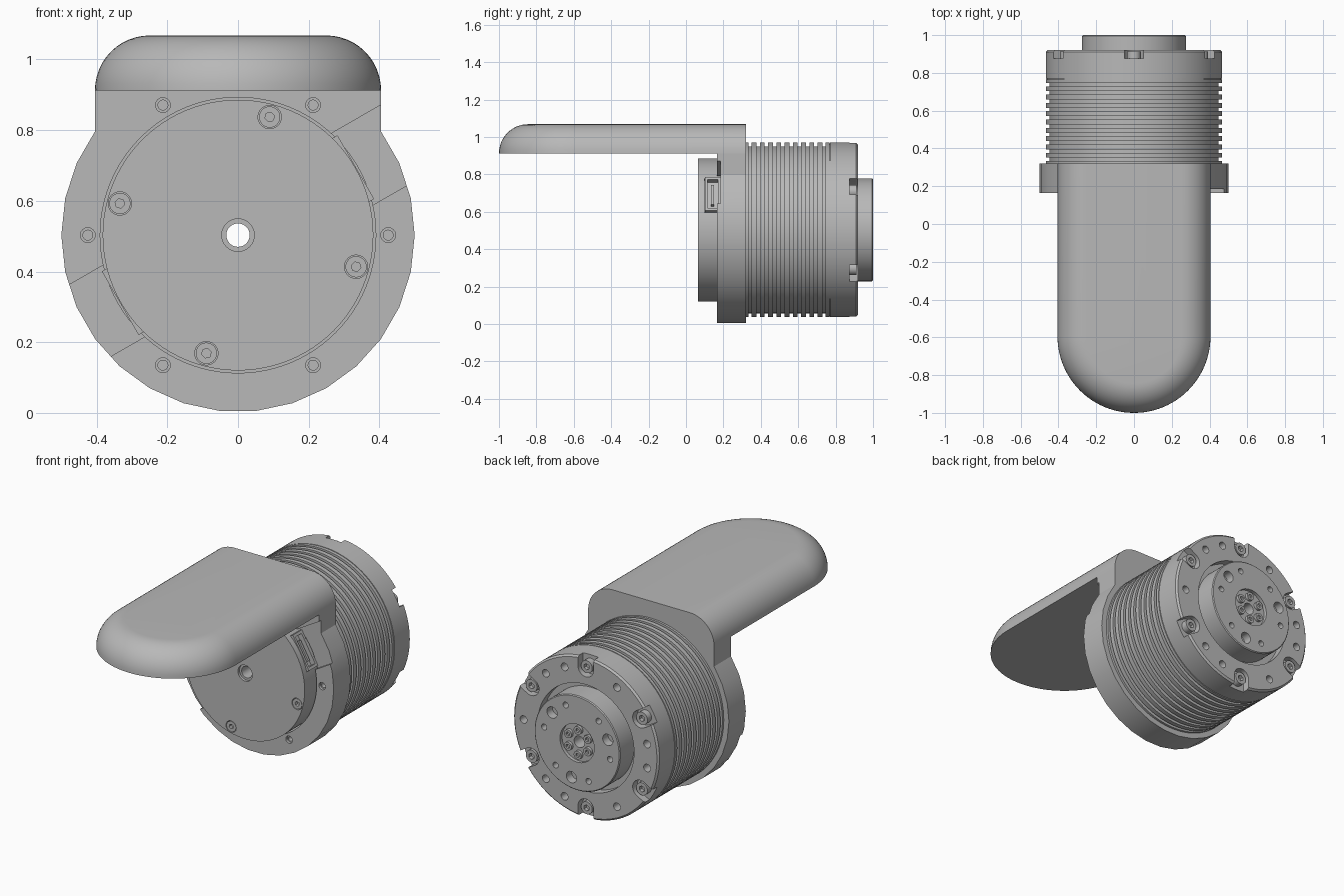
import bpy, bmesh
from math import sin, cos, pi, radians

cube = bpy.data.objects.get("Cube")
if cube:
    bpy.data.objects.remove(cube, do_unlink=True)

ZC = 0.503            # height of the motor axis
SIX = range(0, 360, 60)

metal = bpy.data.materials.new("machined grey")
metal.use_nodes = True
metal.diffuse_color = (0.48, 0.48, 0.48, 1)
metal.node_tree.nodes["Principled BSDF"].inputs["Base Color"].default_value = (0.48, 0.48, 0.48, 1)


def finish(name, bm):
    bmesh.ops.recalc_face_normals(bm, faces=bm.faces)
    mesh = bpy.data.meshes.new(name)
    bm.to_mesh(mesh)
    bm.free()
    mesh.materials.append(metal)
    obj = bpy.data.objects.new(name, mesh)
    bpy.context.collection.objects.link(obj)
    return obj


def circle(r, n=32, cu=0):
    return [(cu + r * cos(2 * pi * i / n), r * sin(2 * pi * i / n)) for i in range(n)]


def box(u0, u1, half):
    return [(u0, -half), (u1, -half), (u1, half), (u0, half)]


def prisms(name, outline, angles, y0, y1):
    """Extrude a (radial, tangential) outline along y, once for each angle about the axis."""
    bm = bmesh.new()
    for deg in angles:
        c, s = cos(radians(deg)), sin(radians(deg))
        rings = [[bm.verts.new((u * c - v * s, y, ZC + u * s + v * c)) for u, v in outline]
                 for y in (y0, y1)]
        n = len(outline)
        for ring in rings:
            bm.faces.new(ring)
        for i in range(n):
            j = (i + 1) % n
            bm.faces.new((rings[0][i], rings[0][j], rings[1][j], rings[1][i]))
    return finish(name, bm)


def lathe(name, profile, n=96):
    """Revolve a closed (radius, y) profile about the motor axis."""
    bm = bmesh.new()
    rings = [[bm.verts.new((r * cos(2 * pi * k / n), y, ZC + r * sin(2 * pi * k / n)))
              for r, y in profile] for k in range(n)]
    m = len(profile)
    for k in range(n):
        a, b = rings[k], rings[(k + 1) % n]
        for i in range(m):
            j = (i + 1) % m
            bm.faces.new((a[i], a[j], b[j], b[i]))
    return finish(name, bm)


def cut(obj, outline, angles, y0, y1):
    cutter = prisms("cutter", outline, angles, y0, y1)
    cutter.hide_render = True
    mod = obj.modifiers.new("cut", 'BOOLEAN')
    mod.operation = 'DIFFERENCE'
    mod.solver = 'EXACT'
    mod.object = cutter
    bpy.context.view_layer.objects.active = obj
    bpy.ops.object.modifier_apply(modifier=mod.name)
    bpy.data.objects.remove(cutter, do_unlink=True)


def screws(name, radius, at, angles, y0, y1, socket, s0, s1):
    """Screw heads with hexagonal sockets."""
    obj = prisms(name, circle(radius, 32, at), angles, y0, y1)
    cut(obj, circle(socket, 6, at), angles, s0, s1)
    return obj


# Motor body: front cover, cooling fins, rear flange, gap and output hub
profile = [(0.033, 0.08), (0.046, 0.08), (0.046, 0.065), (0.383, 0.065), (0.383, 0.32), (0.467, 0.32)]
for i in range(10):
    y = 0.333 + 0.044 * i
    profile += [(0.467, y), (0.447, y), (0.447, y + 0.018), (0.467, y + 0.018)]
profile += [(0.467, 0.766), (0.462, 0.766), (0.462, 0.771), (0.467, 0.771),
            (0.467, 0.91), (0.457, 0.92), (0.31, 0.92), (0.31, 0.87), (0.275, 0.87),
            (0.275, 0.995), (0.27, 1.0), (0.11, 1.0), (0.11, 0.98), (0.033, 0.98)]
motor = lathe("motor_body", profile)

# Rear flange: open notches for screws, then bolt holes
notch = [(0.405 + 0.05 * cos(a), 0.05 * sin(a)) for a in [pi / 2 + pi * i / 12 for i in range(13)]]
cut(motor, notch + [(0.55, -0.05), (0.55, 0.05)], range(30, 390, 60), 0.875, 0.95)
cut(motor, circle(0.022, 24, 0.4), (0, 120, 240, 50, 70, 170, 190, 290, 310), 0.86, 0.95)
# Output hub holes
cut(motor, circle(0.033, 24, 0.21), (40, 160, 280), 0.95, 1.05)
cut(motor, circle(0.017, 24, 0.215), range(10, 370, 60), 0.95, 1.05)
# Front cover: screw recesses and connector pockets
COVER = (75, 165, 255, 345)
PORTS = (30, 210)
cut(motor, circle(0.033, 32, 0.346), COVER, 0.0, 0.085)
cut(motor, box(0.345, 0.45, 0.105), PORTS, 0.1, 0.185)

cover_screws = screws("cover_screws", 0.03, 0.346, COVER, 0.066, 0.1, 0.014, 0.0, 0.085)
flange_screws = screws("flange_screws", 0.036, 0.41, range(30, 390, 60), 0.86, 0.912,
                       0.018, 0.89, 0.95)
hub_screws = screws("hub_screws", 0.024, 0.072, range(30, 390, 60), 0.97, 0.997,
                    0.012, 0.985, 1.05)

# Connectors on the edge of the front cover
connector = prisms("connector_shell", box(0.32, 0.385, 0.104), PORTS, 0.101, 0.184)
cut(connector, box(0.355, 0.45, 0.088), PORTS, 0.115, 0.17)
tongue = prisms("connector_tongue", box(0.34, 0.378, 0.06), PORTS, 0.135, 0.15)

# Mounting bracket: faceted ring with a square neck on top
ring = [(0.5 * cos(radians(a)), 0.5 * sin(radians(a))) for a in range(144, 397, 12)]
top = 0.912 - ZC
bracket = prisms("mounting_bracket", ring + [(0.405, top), (-0.405, top)], (0,), 0.165, 0.32)
cut(bracket, circle(0.39, 96), (0,), 0.0, 0.5)
cut(bracket, box(0.3, 0.7, 0.117), PORTS, 0.1, 0.185)
cut(bracket, circle(0.021, 24, 0.425), SIX, 0.1, 0.18)
cut(bracket, circle(0.014, 24, 0.425), SIX, 0.1, 0.24)

# Overhanging hood: round-nosed slab with a soft upper edge
bm = bmesh.new()
rings = []
for k in range(13):
    t = pi / 2 * k / 12
    r = 0.405 - 0.155 * (1 - cos(t))
    z = 0.912 + 0.156 * sin(t)
    pts = [(r, 0.32)]
    pts += [(r * cos(a), -0.595 - r * sin(a)) for a in [pi * i / 48 for i in range(49)]]
    pts += [(-r, 0.32)]
    rings.append([bm.verts.new((x, y, z)) for x, y in pts])
for a, b in zip(rings, rings[1:]):
    for i in range(len(a) - 1):
        bm.faces.new((a[i], a[i + 1], b[i + 1], b[i]))
bm.faces.new(rings[0])
bm.faces.new(rings[-1])
bm.faces.new([r[0] for r in rings] + [r[-1] for r in reversed(rings)])
hood = finish("hood", bm)

# Smooth round surfaces, keep machined edges sharp
bpy.ops.object.select_all(action='DESELECT')
for obj in (motor, cover_screws, flange_screws, hub_screws, connector, tongue, bracket, hood):
    obj.select_set(True)
bpy.context.view_layer.objects.active = motor
bpy.ops.object.shade_smooth_by_angle(angle=radians(30))
